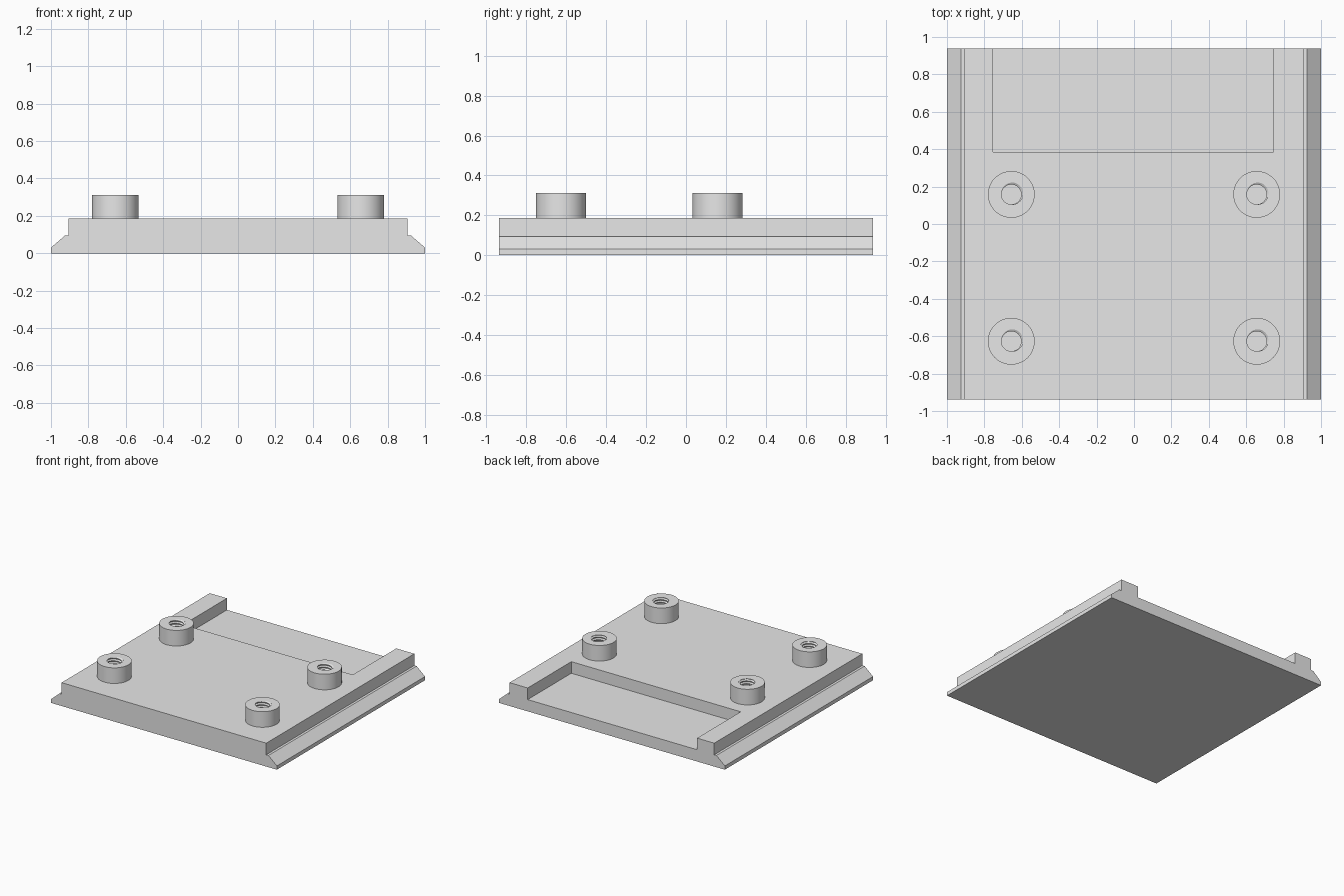
import bpy, bmesh
from math import sin, cos, tau

cube = bpy.data.objects.get("Cube")
if cube:
    bpy.data.objects.remove(cube, do_unlink=True)

HALF_Y, DECK, FLOOR, TOP = 0.937, 0.187, 0.094, 0.312

grey = bpy.data.materials.new("plain grey")
grey.use_nodes = True
grey.diffuse_color = (0.8, 0.8, 0.8, 1)
for node in grey.node_tree.nodes:
    if node.type == 'BSDF_PRINCIPLED':
        node.inputs["Base Color"].default_value = grey.diffuse_color


def make_object(name, bm):
    bmesh.ops.recalc_face_normals(bm, faces=bm.faces)
    mesh = bpy.data.meshes.new(name)
    bm.to_mesh(mesh)
    bm.free()
    mesh.materials.append(grey)
    obj = bpy.data.objects.new(name, mesh)
    bpy.context.collection.objects.link(obj)
    return obj


def activate(obj):
    bpy.ops.object.select_all(action='DESELECT')
    obj.select_set(True)
    bpy.context.view_layer.objects.active = obj


def prism(name, profile, y0, y1):
    """Extrude an x-z profile along y."""
    bm = bmesh.new()
    face = bm.faces.new([bm.verts.new((x, y0, z)) for x, z in profile])
    new = bmesh.ops.extrude_face_region(bm, geom=[face])["geom"]
    verts = [v for v in new if isinstance(v, bmesh.types.BMVert)]
    bmesh.ops.translate(bm, verts=verts, vec=(0, y1 - y0, 0))
    return make_object(name, bm)


# Base plate with bevelled rails along both sides
side = [(1, 0), (1, 0.03), (0.926, FLOOR), (0.906, FLOOR), (0.906, DECK)]
plate = prism("base_plate", side + [(-x, z) for x, z in reversed(side)],
              -HALF_Y, HALF_Y)

# Pocket open to the back edge
cutter = prism("pocket_cutter", [(-0.754, FLOOR), (0.746, FLOOR),
                                 (0.746, 0.4), (-0.754, 0.4)], 0.385, 1.2)
cutter.hide_render = True
cut = plate.modifiers.new("pocket", 'BOOLEAN')
cut.operation = 'DIFFERENCE'
cut.solver = 'EXACT'
cut.object = cutter
activate(plate)
bpy.ops.object.modifier_apply(modifier=cut.name)
bpy.data.objects.remove(cutter, do_unlink=True)

# Threaded hole settings: (fraction of pitch, radius) of one turn
PITCH, MINOR, MAJOR, OUTER, SEGS = 0.0217, 0.053, 0.065, 0.125, 48
TURN = [(0, MINOR), (0.25, MINOR), (0.56, MAJOR), (0.69, MAJOR)]
thread = [(turn + f, r) for turn in range(-2, 8) for f, r in TURN]


def radius_at(t):
    for (t0, r0), (t1, r1) in zip(thread, thread[1:]):
        if t0 <= t <= t1:
            return r0 + (r1 - r0) * (t - t0) / (t1 - t0)
    return MINOR


def standoff(name, x, y):
    """Round boss with a helical thread cut into its hole."""
    bm = bmesh.new()
    columns = []
    for i in range(SEGS + 1):
        a = tau * i / SEGS
        ring = [(OUTER, DECK), (OUTER, TOP)]
        for t, _ in reversed(thread):
            z = DECK + PITCH * (t + i / SEGS)
            z = min(max(z, DECK), TOP)
            ring.append((radius_at((z - DECK) / PITCH - i / SEGS), z))
        columns.append([bm.verts.new((r * cos(a), r * sin(a), z))
                        for r, z in ring])
    for left, right in zip(columns, columns[1:]):
        for k in range(len(left) - 1):
            bm.faces.new((left[k], right[k], right[k + 1], left[k + 1]))
    bmesh.ops.remove_doubles(bm, verts=bm.verts, dist=0.00005)
    bmesh.ops.dissolve_degenerate(bm, edges=bm.edges, dist=0.00005)
    obj = make_object(name, bm)
    obj.location = (x, y, 0)
    activate(obj)
    bpy.ops.object.shade_smooth_by_angle(angle=0.5)


# Four standoffs
for x, side_name in ((0.656, "left"), (-0.656, "right")):
    for y, end_name in ((-0.627, "front"), (0.158, "back")):
        standoff(f"standoff_{end_name}_{side_name}", x, y)
